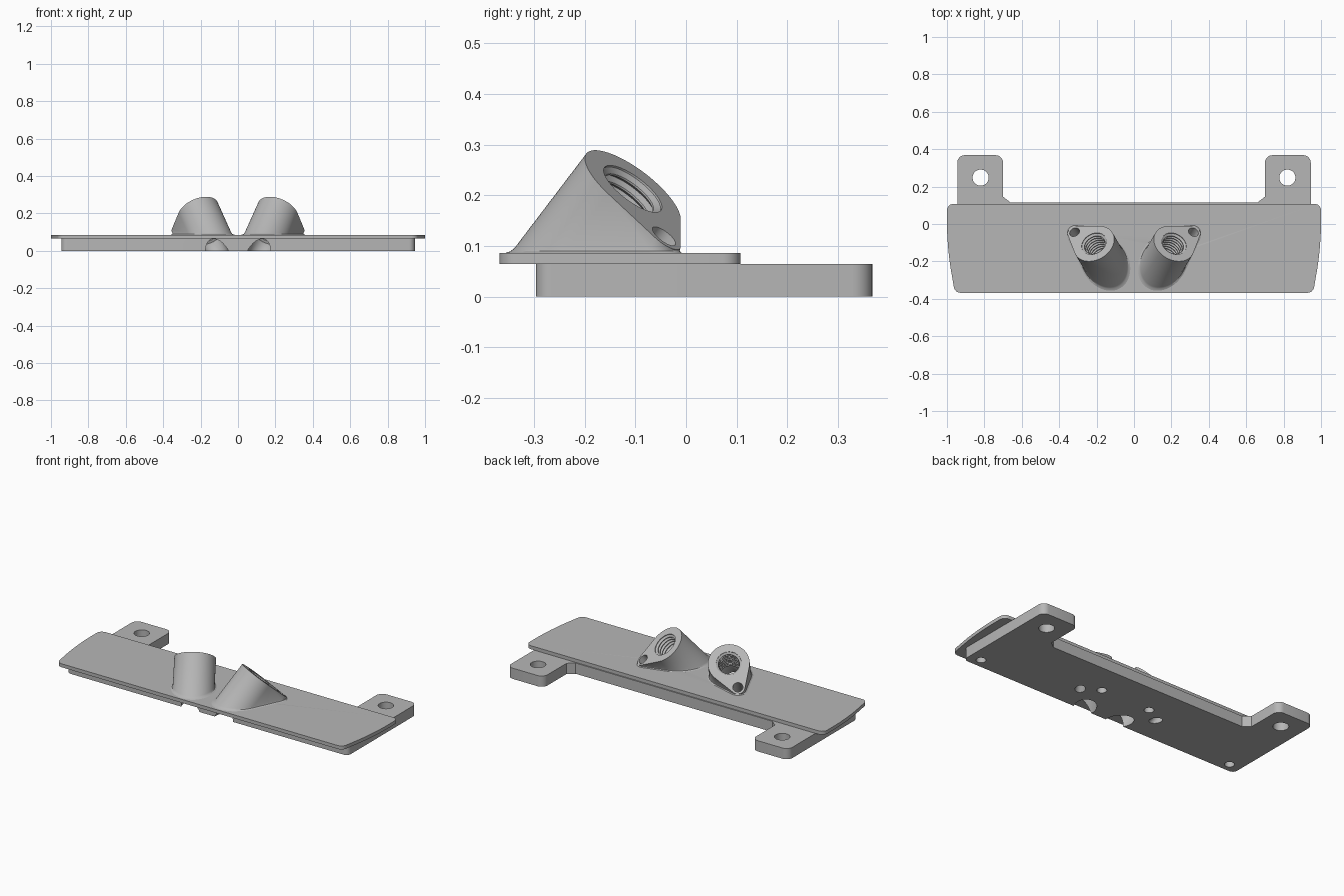
import bpy, bmesh
from math import sin, cos, pi, acos
from mathutils import Vector

cube = bpy.data.objects.get("Cube")
if cube:
    bpy.data.objects.remove(cube, do_unlink=True)

grey = bpy.data.materials.new("light grey")
grey.use_nodes = True
grey.diffuse_color = (0.47, 0.47, 0.47, 1)
grey.node_tree.nodes["Principled BSDF"].inputs["Base Color"].default_value = (0.47, 0.47, 0.47, 1)


def loft(name, rings):
    """Closed solid through rings holding equal numbers of points."""
    bm = bmesh.new()
    rows = [[bm.verts.new(p) for p in ring] for ring in rings]
    n = len(rows[0])
    for a, b in zip(rows, rows[1:]):
        for i in range(n):
            j = (i + 1) % n
            bm.faces.new((a[i], a[j], b[j], b[i]))
    bm.faces.new(rows[0])
    bm.faces.new(rows[-1])
    bmesh.ops.recalc_face_normals(bm, faces=bm.faces)
    mesh = bpy.data.meshes.new(name)
    bm.to_mesh(mesh)
    bm.free()
    mesh.materials.append(grey)
    ob = bpy.data.objects.new(name, mesh)
    bpy.context.collection.objects.link(ob)
    return ob


def rounded(corners, steps=6):
    """Outline with each (x, y, radius) corner turned into an arc."""
    out = []
    for i, (x, y, r) in enumerate(corners):
        p = Vector((x, y))
        if r == 0:
            out.append(p)
            continue
        a = p + (Vector(corners[i - 1][:2]) - p).normalized() * r
        b = p + (Vector(corners[(i + 1) % len(corners)][:2]) - p).normalized() * r
        for k in range(steps + 1):
            t = k / steps
            wa, wp, wb = (1 - t) ** 2, 1.414 * t * (1 - t), t * t
            out.append((a * wa + p * wp + b * wb) / (wa + wp + wb))
    return out


def plate(name, half, z0, z1):
    """Slab from the +x half of an outline, mirrored to -x."""
    full = half + [(-x, y, r) for x, y, r in reversed(half)]
    pts = rounded(full)
    return loft(name, [[(p.x, p.y, z) for p in pts] for z in (z0, z1)])


def lathe(name, origin, axis, profile, sides=48):
    """Turned solid along an axis from (distance, radius) pairs."""
    q = axis.to_track_quat('Z', 'Y')
    return loft(name, [[origin + q @ Vector((r * cos(2 * pi * i / sides), r * sin(2 * pi * i / sides), t))
                        for i in range(sides)] for t, r in profile])


def cut(target, cutters):
    bpy.context.view_layer.objects.active = target
    for c in cutters:
        mod = target.modifiers.new("cut", 'BOOLEAN')
        mod.operation = 'DIFFERENCE'
        mod.solver = 'EXACT'
        mod.object = c
        bpy.ops.object.modifier_apply(modifier=mod.name)


# Plates
cover = plate("cover_plate", [(0.958, -0.368, 0.03), (1.0, -0.12, 0.12), (1.0, 0.108, 0.035)], 0.065, 0.086)
base = plate("base_plate", [(0.945, -0.296, 0.03), (0.945, 0.368, 0.04), (0.70, 0.368, 0.04),
                            (0.70, 0.146, 0), (0.66, 0.115, 0)], 0.0, 0.065)

R, LOBE_R = 0.115, 0.04
UP = Vector((0, 0, 1))
bosses, cutters = [], []
for s, side in ((1, "left"), (-1, "right")):
    # Tilted boss with a round body and a screw lobe
    d = Vector((0.45 * s, 0.76, 1)).normalized()
    top = Vector((0.214 * s, -0.105, 0.213))
    lobe = Vector((0.104 * s, 0.062, -0.093))
    lobe -= d * lobe.dot(d)
    dist = lobe.length
    u = lobe.normalized()
    v = d.cross(u)
    a = acos((R - LOBE_R) / dist)
    face, outward = [], []
    for centre, r, start, end, n in ((0, R, a, 2 * pi - a, 48), (dist, LOBE_R, -a, a, 20)):
        for k in range(n + 1):
            t = start + (end - start) * k / n
            nrm = u * cos(t) + v * sin(t)
            face.append(top + u * centre + nrm * r)
            outward.append(Vector((nrm.x, nrm.y, 0)).normalized())
    rings = [face]
    for z, grow in ((0.097, 0), (0.090, 0.003), (0.086, 0.011), (0.075, 0.011)):
        ring = []
        for p, o in zip(face, outward):
            drop = max(p.z - z, 0.001)
            ring.append(p - d * (drop / d.z) + o * grow)
        rings.append(ring)
    boss = loft(side + "_boss", rings)
    bosses.append(boss)

    # Threaded bore, running smooth below the thread
    pitch = 0.019
    profile = [(0.03, 0.07), (-0.004, 0.07)]
    for k in range(9):
        t = -0.004 - k * pitch
        profile += [(t - pitch * 0.4, 0.058), (t - pitch * 0.6, 0.058), (t - pitch, 0.07)]
    profile += [(-0.19, 0.062), (-0.45, 0.062)]
    bore = lathe("bore_cutter", top, d, profile)
    # Screw hole through the lobe
    screw = lathe("screw_cutter", top + lobe, d, [(0.05, 0.028), (-0.3, 0.028)], 32)
    cut(boss, [bore, screw])
    cut(cover, [bore, screw])
    # Mounting hole in the tab and blind holes from underneath
    tab = lathe("tab_cutter", Vector((0.82 * s, 0.248, -0.05)), UP, [(0, 0.043), (0.2, 0.043)])
    blind = [lathe("blind_cutter", Vector((x * s, y, -0.05)), UP, [(0, 0.027), (0.105, 0.027)], 32)
             for x, y in ((0.87, -0.24), (0.165, -0.072))]
    cut(base, [bore, screw, tab] + blind)
    cutters += [bore, screw, tab] + blind

for c in cutters:
    bpy.data.objects.remove(c, do_unlink=True)

# Smooth curved walls, keep edges sharp
bpy.ops.object.select_all(action='DESELECT')
for ob in [cover, base] + bosses:
    ob.select_set(True)
bpy.context.view_layer.objects.active = base
bpy.ops.object.shade_smooth_by_angle(angle=0.5)
